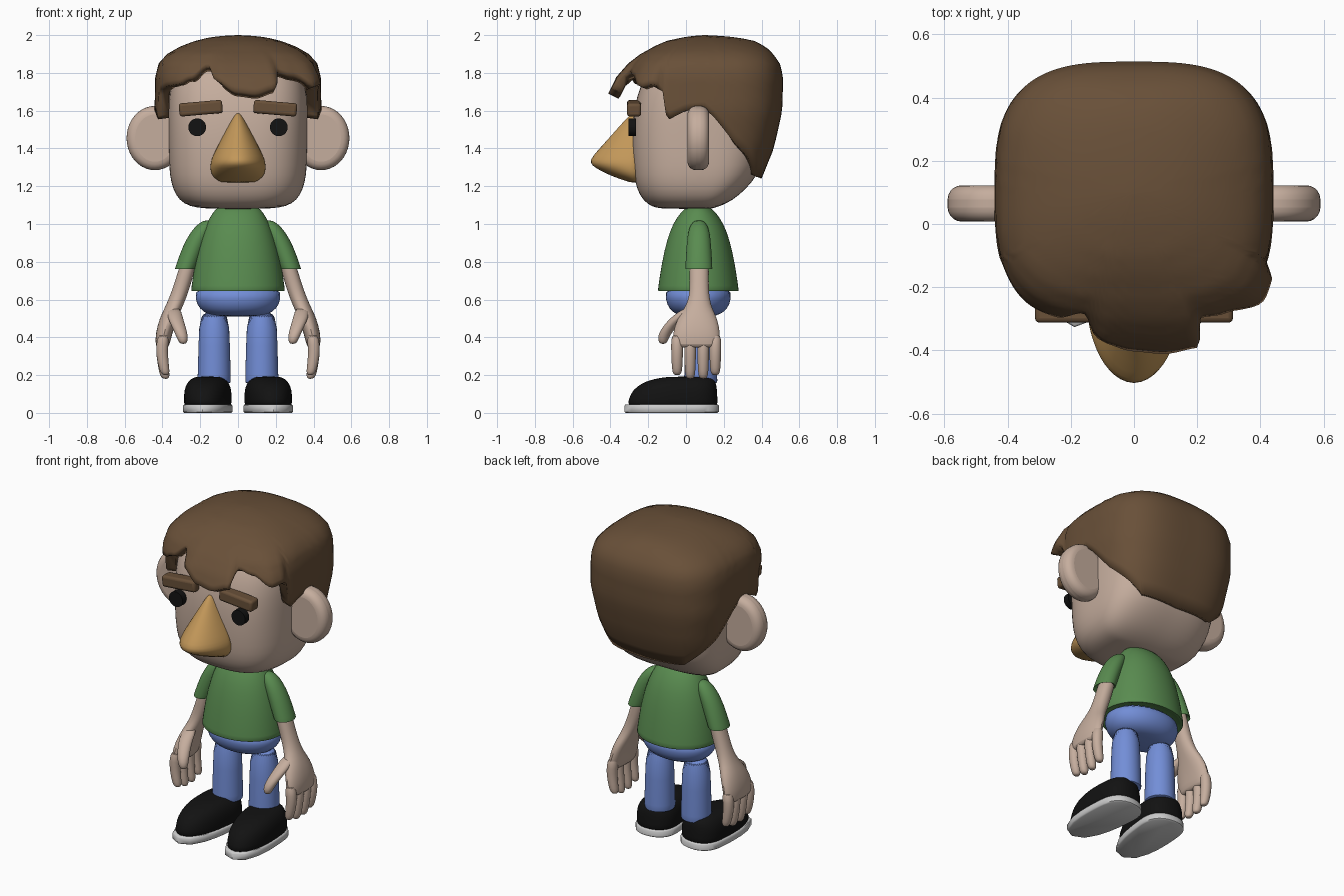
import bpy, bmesh, math
from mathutils import Matrix

if "Cube" in bpy.data.objects:
    bpy.data.objects.remove(bpy.data.objects["Cube"])

COL = dict(skin=(.56, .42, .34), hair=(.14, .08, .04), green=(.1, .26, .08), blue=(.17, .27, .68),
           orange=(.54, .31, .1), black=(.006, .006, .006), sole=(.6, .6, .6))
MATS = {}
for k, c in COL.items():
    MATS[k] = bpy.data.materials.new(k)
    MATS[k].diffuse_color = (*c, 1)


def finish(bm, name, mat, sub=0, angle=50):
    bmesh.ops.recalc_face_normals(bm, faces=bm.faces[:])
    me = bpy.data.meshes.new(name)
    bm.to_mesh(me)
    bm.free()
    ob = bpy.data.objects.new(name, me)
    bpy.context.collection.objects.link(ob)
    me.materials.append(MATS[mat])
    if sub:
        m = ob.modifiers.new("smooth", 'SUBSURF')
        m.levels = m.render_levels = sub
    bpy.ops.object.select_all(action='DESELECT')
    bpy.context.view_layer.objects.active = ob
    ob.select_set(True)
    bpy.ops.object.shade_smooth_by_angle(angle=math.radians(angle))
    return ob


def radius(t, a, f, b, n):
    """Polar radius of a rounded section: half width a, front depth f, back depth b."""
    s, c = math.sin(t), math.cos(t)
    return (abs(s / a) ** n + abs(c / (f if c > 0 else b)) ** n) ** (-1 / n)


def loft(name, mat, rows, n=2.0, seg=32, sub=1, s=1, turn=None):
    """Stack of horizontal sections; row = z, centre x, centre y, half width, front, back."""
    bm = bmesh.new()
    rings = []
    for z, cx, cy, a, f, b in rows:
        ring = []
        for i in range(seg):
            t = 2 * math.pi * i / seg
            r = radius(t, a, f, b, n)
            ring.append(bm.verts.new((cx + r * math.sin(t), cy - r * math.cos(t), z)))
        rings.append(ring)
    for p, q in zip(rings, rings[1:]):
        for i in range(seg):
            j = (i + 1) % seg
            bm.faces.new((p[i], p[j], q[j], q[i]))
    bm.faces.new(rings[0])
    bm.faces.new(rings[-1])
    if turn:
        bmesh.ops.rotate(bm, verts=bm.verts, cent=turn[0], matrix=Matrix.Rotation(turn[1], 3, 'Z'))
    for v in bm.verts:
        v.co.x *= s
    return finish(bm, name, mat, sub)


def lerp(keys, x, smooth=False):
    for p, q in zip(keys, keys[1:]):
        if x <= q[0]:
            u = max(0, (x - p[0]) / (q[0] - p[0]))
            u = u * u * (3 - 2 * u) if smooth else u
            return [i + (j - i) * u for i, j in zip(p[1:], q[1:])]
    return keys[-1][1:]


def disc(name, mat, loc, rx, rz, depth, bevel, s):
    bm = bmesh.new()
    bmesh.ops.create_cone(bm, cap_ends=True, segments=40, radius1=1, radius2=1, depth=depth)
    bmesh.ops.scale(bm, verts=bm.verts, vec=(rx, rz, 1))
    bmesh.ops.rotate(bm, verts=bm.verts, matrix=Matrix.Rotation(math.pi / 2, 3, 'X'))
    bmesh.ops.translate(bm, verts=bm.verts, vec=(loc[0] * s, loc[1], loc[2]))
    ob = finish(bm, name, mat)
    if bevel:
        m = ob.modifiers.new("round", 'BEVEL')
        m.width, m.segments = bevel, 5
    return ob


# head
loft("head", "skin", [(z, 0, .1, a, f, b) for z, a, f, b in (
    (1.08, .12, .2, .03), (1.085, .22, .26, .05), (1.105, .285, .305, .11), (1.15, .33, .345, .18),
    (1.22, .355, .37, .25), (1.3, .365, .38, .3), (1.45, .368, .387, .33), (1.6, .37, .378, .35),
    (1.75, .36, .34, .35), (1.88, .3, .26, .28), (1.93, .15, .12, .12))], n=3, seg=48)

# nose
loft("nose", "orange", [(z, 0, -.27, a, f, .04) for z, a, f in (
    (1.22, .08, .02), (1.225, .105, .04), (1.25, .137, .115), (1.28, .147, .18), (1.31, .148, .236),
    (1.34, .142, .243), (1.38, .125, .21), (1.46, .083, .135), (1.55, .035, .055), (1.59, .008, .012))], n=1.9)

# hair: dome sections, ragged lower edge and flared fringe, all by angle from the front
DOME = [(0, .005, .005, .005), (.004, .08, .06, .09), (.012, .15, .115, .17), (.03, .225, .2, .26),
        (.06, .305, .27, .32), (.1, .375, .335, .362), (.15, .42, .38, .397), (.22, .438, .41, .414),
        (.4, .442, .42, .41), (.6, .41, .42, .365), (.76, .36, .42, .3)]
EDGE = [(-180, 1.24), (-138, 1.25), (-112, 1.42), (-97, 1.56), (-90, 1.61), (-77, 1.6), (-65, 1.55),
        (-61, 1.71), (-50, 1.73), (-41, 1.74), (-33, 1.77), (-23, 1.84), (-14, 1.76), (0, 1.7),
        (10, 1.69), (22, 1.72), (28, 1.81), (38, 1.79), (50, 1.73), (57, 1.74), (61, 1.73), (65, 1.55),
        (77, 1.6), (90, 1.61), (97, 1.56), (112, 1.42), (138, 1.25), (180, 1.24)]
FLARE = [(-180, 0), (-60, 0), (-40, .02), (-24, .03), (-10, .2), (22, .22), (29, .06), (38, .06),
         (50, .12), (57, .1), (63, 0), (180, 0)]
bm = bmesh.new()
SEG, ROWS = 180, 20
top = bm.verts.new((0, .1, 2))
cols = []
for i in range(SEG):
    d = -180 + 360 * i / SEG
    t = math.radians(d)
    ze = lerp(EDGE, d, abs(d) < 65)[0]
    fl = lerp(FLARE, d, True)[0]
    col = []
    for k in range(1, ROWS + 1):
        drop = (2 - ze) * (k / ROWS) ** 2
        r = radius(t, *lerp(DOME, drop), 2 + min(1.1, drop * 12))
        r *= 1 + fl * min(1.1, max(0, (drop - .08) / .21))
        col.append(bm.verts.new((r * math.sin(t), .1 - r * math.cos(t), 2 - drop)))
    cols.append(col)
for p, q in zip(cols, cols[1:] + cols[:1]):
    bm.faces.new((top, p[0], q[0]))
    for k in range(ROWS - 1):
        bm.faces.new((p[k], p[k + 1], q[k + 1], q[k]))
hair = finish(bm, "hair", "hair")
m = hair.modifiers.new("thickness", 'SOLIDIFY')
m.thickness, m.offset = .06, -1

# shirt body and hips
loft("shirt", "green", [(z, 0, .065, a, f, f) for z, a, f in (
    (.665, .21, .175), (.645, .225, .195), (.643, .25, .215), (.65, .25, .215), (.8, .23, .193), (.92, .2, .165),
    (1.0, .17, .135), (1.06, .135, .095), (1.09, .11, .06), (1.1, .06, .03))], n=2.1)
loft("hips", "blue", [(z, 0, .065, a, f, f) for z, a, f in (
    (.51, .1, .07), (.52, .16, .115), (.55, .205, .155), (.6, .23, .175), (.68, .23, .175))], n=2.1)

for s, side in ((1, "right"), (-1, "left")):
    # face details
    disc("ear_" + side, "skin", (.44, .065, 1.455), .15, .17, .115, .045, s)
    disc("eye_" + side, "black", (.216, -.285, 1.512), .047, .047, .04, 0, s)
    bm = bmesh.new()
    bmesh.ops.create_cube(bm, size=1, matrix=Matrix.Translation((.197 * s, -.275, 1.613))
                          @ Matrix.Rotation(math.radians(5) * s, 4, 'Y')
                          @ Matrix.Diagonal((.23, .075, .07, 1)))
    brow = finish(bm, "eyebrow_" + side, "hair")
    m = brow.modifiers.new("round", 'BEVEL')
    m.width, m.segments = .015, 3

    # sleeve and arm with palm
    loft("sleeve_" + side, "green", [(z, x, .068, a, f, f) for z, x, a, f in (
        (.785, .275, .04, .05), (.765, .278, .052, .07), (.76, .278, .056, .072), (.77, .275, .057, .072),
        (.88, .235, .06, .066), (.96, .195, .055, .058), (1.0, .17, .042, .042), (1.02, .16, .02, .02))], s=s)
    loft("arm_" + side, "skin", [(z, x, y, a, f, f) for z, x, y, a, f in (
        (.345, .4, .055, .025, .11), (.355, .4, .055, .037, .128), (.42, .393, .055, .044, .132),
        (.5, .368, .06, .047, .108), (.55, .345, .065, .046, .075), (.61, .318, .07, .045, .052),
        (.7, .288, .07, .044, .05), (.8, .26, .07, .042, .052), (.85, .245, .07, .035, .04))], n=2.2, s=s)
    # fingers and thumb
    for i, (y, tip) in enumerate(((-.047, .2), (.022, .18), (.091, .18), (.155, .2))):
        loft(f"finger_{i + 1}_{side}", "skin", [(z, x, y, r, r, r) for z, x, r in (
            (tip, .383, .012), (tip + .008, .385, .022), (tip + .03, .39, .028),
            (.3, .402, .031), (.36, .402, .033), (.42, .393, .03))], seg=16, s=s)
    loft("thumb_" + side, "skin", [(z, x, y, r, r, r) for z, x, y, r in (
        (.365, .29, -.122, .012), (.375, .291, -.122, .024), (.41, .297, -.118, .033),
        (.46, .315, -.085, .037), (.51, .335, -.035, .042), (.56, .34, .03, .035))], seg=16, s=s)

    # leg
    loft("leg_" + side, "blue", [(z, .126, .078, r, r, r) for z, r in (
        (.155, .075), (.16, .088), (.17, .089), (.35, .083), (.56, .08))], s=s)
    # shoe and sole, toes turned slightly out
    turn = ((.155, 0, 0), math.radians(5))
    loft("shoe_" + side, "black", [(z, .16, .03, a, f, b) for z, a, f, b in (
        (.03, .12, .35, .135), (.05, .122, .35, .137), (.1, .124, .335, .135), (.14, .117, .3, .132),
        (.17, .1, .245, .125), (.188, .075, .16, .105), (.192, .05, .1, .08))], n=2.4, s=s, turn=turn)
    loft("sole_" + side, "sole", [(z, .16, .03, a, f, b) for z, a, f, b in (
        (0, .121, .35, .135), (.006, .128, .358, .143), (.038, .128, .358, .143),
        (.045, .122, .352, .137))], n=2.4, sub=0, s=s, turn=turn)

for m in bpy.data.materials:
    if m.users and not m.is_grease_pencil:
        m.use_nodes = True
        m.node_tree.nodes["Principled BSDF"].inputs["Base Color"].default_value = m.diffuse_color
